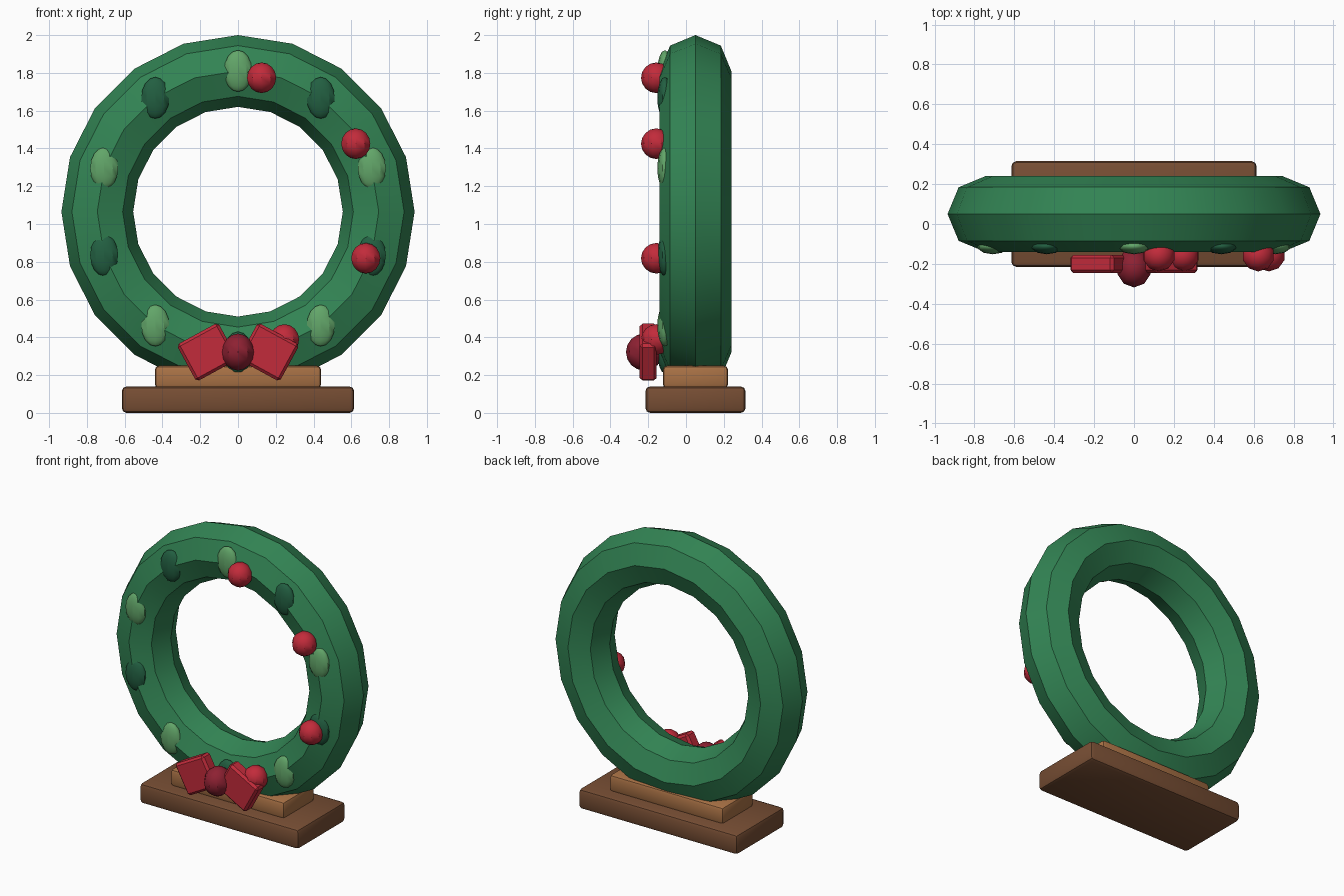
import bpy, bmesh, math
from mathutils import Matrix

if "Cube" in bpy.data.objects:
    bpy.data.objects.remove(bpy.data.objects["Cube"])

CZ, CY = 1.065, 0.05          # ring centre
RING, TUBE = 0.745, 0.19


def material(name, rgb):
    m = bpy.data.materials.new(name)
    m.diffuse_color = (*rgb, 1)
    m.use_nodes = True
    m.node_tree.nodes["Principled BSDF"].inputs["Base Color"].default_value = m.diffuse_color
    return m


GREEN = material("wreath green", (0.032, 0.23, 0.088))
LIGHT_LEAF = material("light leaf green", (0.122, 0.38, 0.141))
DARK_LEAF = material("dark leaf green", (0.016, 0.114, 0.053))
RED = material("berry red", (0.54, 0.024, 0.043))
DARK_RED = material("dark red", (0.27, 0.015, 0.032))
DARK_WOOD = material("dark wood", (0.185, 0.076, 0.034))
LIGHT_WOOD = material("light wood", (0.4, 0.168, 0.06))


def finish(obj, name, mat):
    obj.name = name
    obj.data.materials.append(mat)
    bpy.ops.object.shade_smooth_by_angle(angle=math.radians(30.5))


def box(name, size, loc, mat, bevel, segments, tilt=0):
    bm = bmesh.new()
    bmesh.ops.create_cube(bm, size=1, matrix=Matrix.Diagonal((*size, 1)))
    bmesh.ops.bevel(bm, geom=bm.edges[:], offset=bevel, segments=segments,
                    profile=0.5, affect='EDGES')
    mesh = bpy.data.meshes.new(name)
    bm.to_mesh(mesh)
    bm.free()
    obj = bpy.data.objects.new(name, mesh)
    bpy.context.collection.objects.link(obj)
    bpy.ops.object.select_all(action='DESELECT')
    obj.select_set(True)
    bpy.context.view_layer.objects.active = obj
    obj.location = loc
    obj.rotation_euler = (0, tilt, 0)
    finish(obj, name, mat)


def ball(name, radii, loc, mat):
    bpy.ops.mesh.primitive_uv_sphere_add(segments=10, ring_count=8, radius=1, location=loc)
    obj = bpy.context.object
    obj.scale = radii
    finish(obj, name, mat)


def on_ring(degrees, radius, y):
    a = math.radians(degrees)
    return (radius * math.sin(a), y, CZ + radius * math.cos(a))


# Stepped wooden base
box("base", (1.23, 0.53, 0.14), (0, CY, 0.07), DARK_WOOD, 0.025, 2)
box("base_step", (0.88, 0.345, 0.12), (0, CY, 0.19), LIGHT_WOOD, 0.022, 2)

# Wreath ring
bpy.ops.mesh.primitive_torus_add(major_segments=20, minor_segments=8, major_radius=RING,
                                 minor_radius=TUBE, location=(0, CY, CZ),
                                 rotation=(math.pi / 2, 0, 0))
finish(bpy.context.object, "wreath_ring", GREEN)

# Leaves, alternating light and dark, half sunk in the ring
for i in range(10):
    ball(f"leaf_{i + 1}", (0.078, 0.04, 0.11), on_ring(36 * i, RING, -0.112),
         DARK_LEAF if i % 2 else LIGHT_LEAF)

# Berries down the right side
for i in range(4):
    ball(f"berry_{i + 1}", (0.081, 0.081, 0.081), on_ring(10 + 50 * i, 0.72, -0.157), RED)

# Bow: two tilted loops and a knot
for side, name in ((-1, "left"), (1, "right")):
    box(f"bow_loop_{name}", (0.25, 0.09, 0.222), (side * 0.163, -0.2, 0.322), RED,
        0.015, 1, side * math.radians(28.6))
ball("bow_knot", (0.088, 0.098, 0.098), (0, -0.22, 0.322), DARK_RED)
